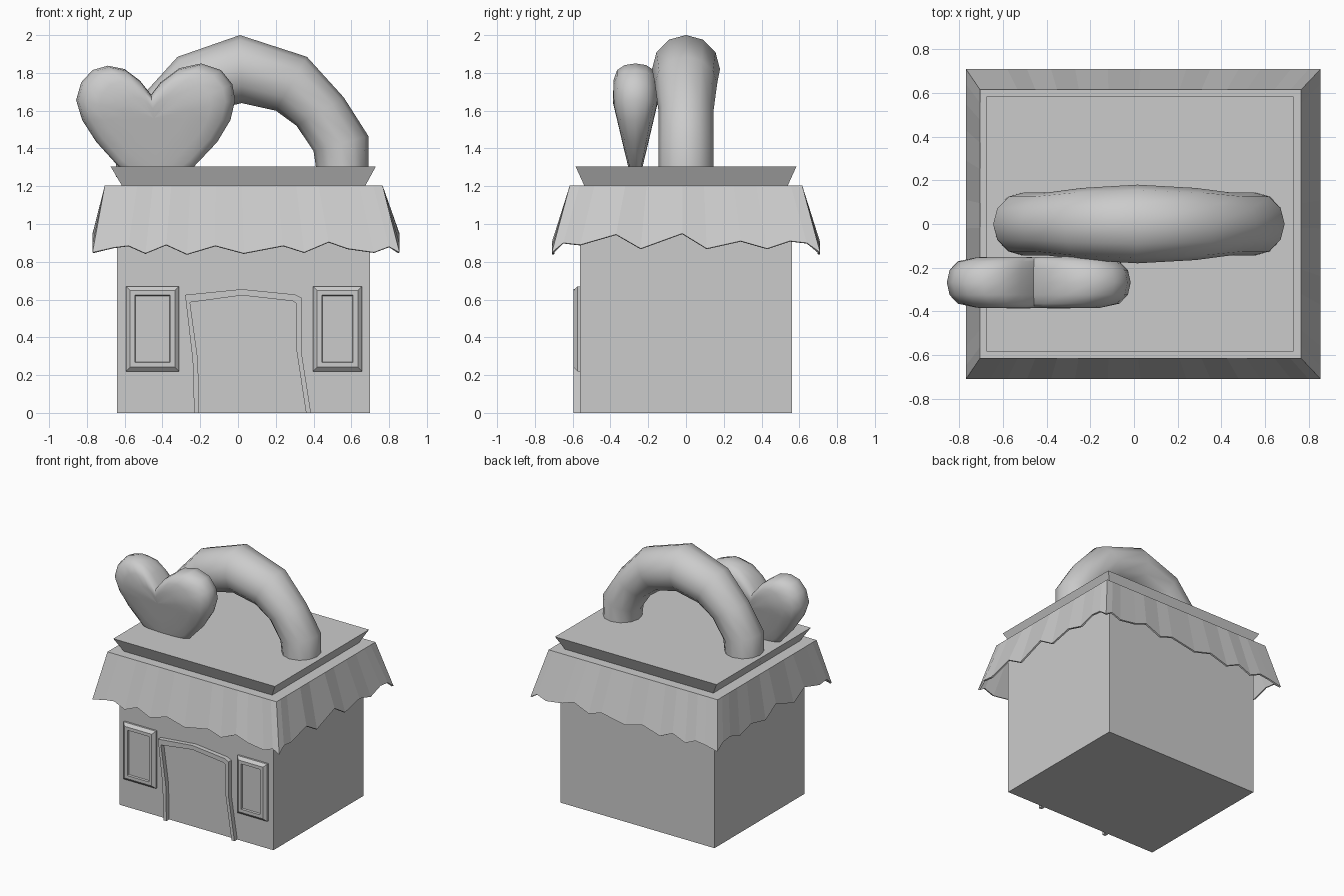
import bpy, math

if "Cube" in bpy.data.objects:
    bpy.data.objects.remove(bpy.data.objects["Cube"])


def make(name, verts, faces, smooth=None):
    me = bpy.data.meshes.new(name)
    me.from_pydata(verts, [], faces)
    ob = bpy.data.objects.new(name, me)
    bpy.context.collection.objects.link(ob)
    if smooth:
        bpy.ops.object.select_all(action='DESELECT')
        ob.select_set(True)
        bpy.context.view_layer.objects.active = ob
        bpy.ops.object.mode_set(mode='EDIT')
        bpy.ops.mesh.select_all(action='SELECT')
        bpy.ops.mesh.normals_make_consistent(inside=False)
        bpy.ops.object.mode_set(mode='OBJECT')
        bpy.ops.object.shade_smooth_by_angle(angle=math.radians(smooth))
    return ob


def loft(name, rings, start=True, end=True, smooth=None):
    """Skin equal closed rings (counter-clockwise seen from the end side)."""
    n = len(rings[0])
    faces = [(r * n + i, r * n + (i + 1) % n, (r + 1) * n + (i + 1) % n, (r + 1) * n + i)
             for r in range(len(rings) - 1) for i in range(n)]
    if start:
        faces.append(tuple(reversed(range(n))))
    if end:
        faces.append(tuple(range((len(rings) - 1) * n, len(rings) * n)))
    return make(name, [v for r in rings for v in r], faces, smooth)


def rect_z(x0, x1, y, z):
    return [(x0, -y, z), (x1, -y, z), (x1, y, z), (x0, y, z)]


def rect_y(x0, x1, z0, z1, y, inset):
    return [(x0 + inset, y, z0 + inset), (x1 - inset, y, z0 + inset),
            (x1 - inset, y, z1 - inset), (x0 + inset, y, z1 - inset)]


# Walls and flared roof slab
loft("walls", [rect_z(-.64, .70, .56, 0), rect_z(-.64, .70, .56, 1.19)])
loft("roof_slab", [rect_z(-.61, .67, .535, 1.195), rect_z(-.675, .73, .585, 1.305)])

# Awning with ragged lower edge, walked around counter-clockwise
front = [(-.77, .85), (-.66, .875), (-.58, .885), (-.49, .845), (-.38, .89), (-.27, .84),
         (-.12, .885), (.03, .845), (.24, .885), (.35, .85), (.48, .905), (.58, .87),
         (.72, .85), (.80, .88), (.855, .85)]
side = [(-.71, .85), (-.65, .90), (-.56, .89), (-.37, .945), (-.24, .87), (-.02, .95),
        (.11, .87), (.29, .91), (.43, .87), (.55, .91), (.64, .90), (.71, .85)]
low = ([(x, -.71, z) for x, z in front[:-1]] + [(.855, y, z) for y, z in side[:-1]]
       + [(x, .71, z) for x, z in front[:0:-1]] + [(-.77, y, z) for y, z in side[:0:-1]])
top = [(.03 + (x - .0425) * .735 / .8125, y * .615 / .71, 1.205) for x, y, z in low]
awning = loft("awning", [low, top], start=False)
mod = awning.modifiers.new("thickness", 'SOLIDIFY')
mod.thickness = .012
mod.offset = -1

# Windows: chamfered frame with a recessed pane
for name, x0, x1 in (("window_left", -.593, -.312), ("window_right", .397, .656)):
    loft(name, [rect_y(x0, x1, .22, .67, y, i) for y, i in
                ((-.55, 0), (-.575, 0), (-.595, .022), (-.595, .047), (-.58, .05))])

# Crooked door frame swept along its outline
outer = [(-.232, 0), (-.24, .28), (-.28, .625), (.02, .655), (.30, .627), (.335, .61),
         (.335, .33), (.386, 0)]
inner = [(-.206, 0), (-.212, .28), (-.254, .585), (.02, .622), (.29, .592), (.308, .58),
         (.31, .33), (.36, 0)]
loft("door_frame", [[(o[0], -.55, o[1]), (o[0], -.595, o[1]), (i[0], -.595, i[1]), (i[0], -.55, i[1])]
                    for o, i in zip(outer, inner)], smooth=1)

# Tubular arch: outer point, inner point and half depth of each section
half = [((.365, 1.885), (.20, 1.60), .165), ((.56, 1.67), (.31, 1.52), .145),
        ((.69, 1.466), (.40, 1.386), .145), ((.69, 1.25), (.42, 1.25), .145)]
mirrored = [((.045 - o[0], o[1]), (.045 - i[0], i[1]), d) for o, i, d in half]
rings = []
for o, i, d in mirrored[::-1] + [((.01, 2.0), (.02, 1.64), .18)] + half:
    ring = []
    for k in range(12):
        a = math.tau * k / 12
        f = (1 + math.cos(a)) / 2
        ring.append((i[0] + (o[0] - i[0]) * f, d * math.sin(a), i[1] + (o[1] - i[1]) * f))
    rings.append(ring)
loft("arch", rings, smooth=50)

# Puffy heart: outline shrunk towards the front and back, thinner near the tip
outline = [(-.857, 1.656), (-.83, 1.75), (-.77, 1.815), (-.69, 1.838), (-.60, 1.82), (-.52, 1.76),
           (-.46, 1.685), (-.41, 1.75), (-.31, 1.825), (-.195, 1.85), (-.09, 1.815), (-.03, 1.74),
           (-.015, 1.656), (-.04, 1.55), (-.11, 1.434), (-.23, 1.307), (-.43, 1.15),
           (-.635, 1.307), (-.75, 1.434), (-.825, 1.55)]
dome = [(.02, 1), (.4, 1), (.7, .98), (.88, .82), (.97, .48)]
layers = [(s, -d) for s, d in dome] + [(1, 0)] + [(s, d) for s, d in dome[::-1]]
rings = []
for s, d in layers:
    ring = []
    for x, z in outline:
        px, pz = -.445 + (x + .445) * s, 1.56 + (z - 1.56) * s
        thick = .118 * min(1, max(.15, .32 + (pz - 1.3) * 2.0))
        ring.append((px, -.268 + thick * d, pz))
    rings.append(ring)
loft("heart", rings, smooth=60)
